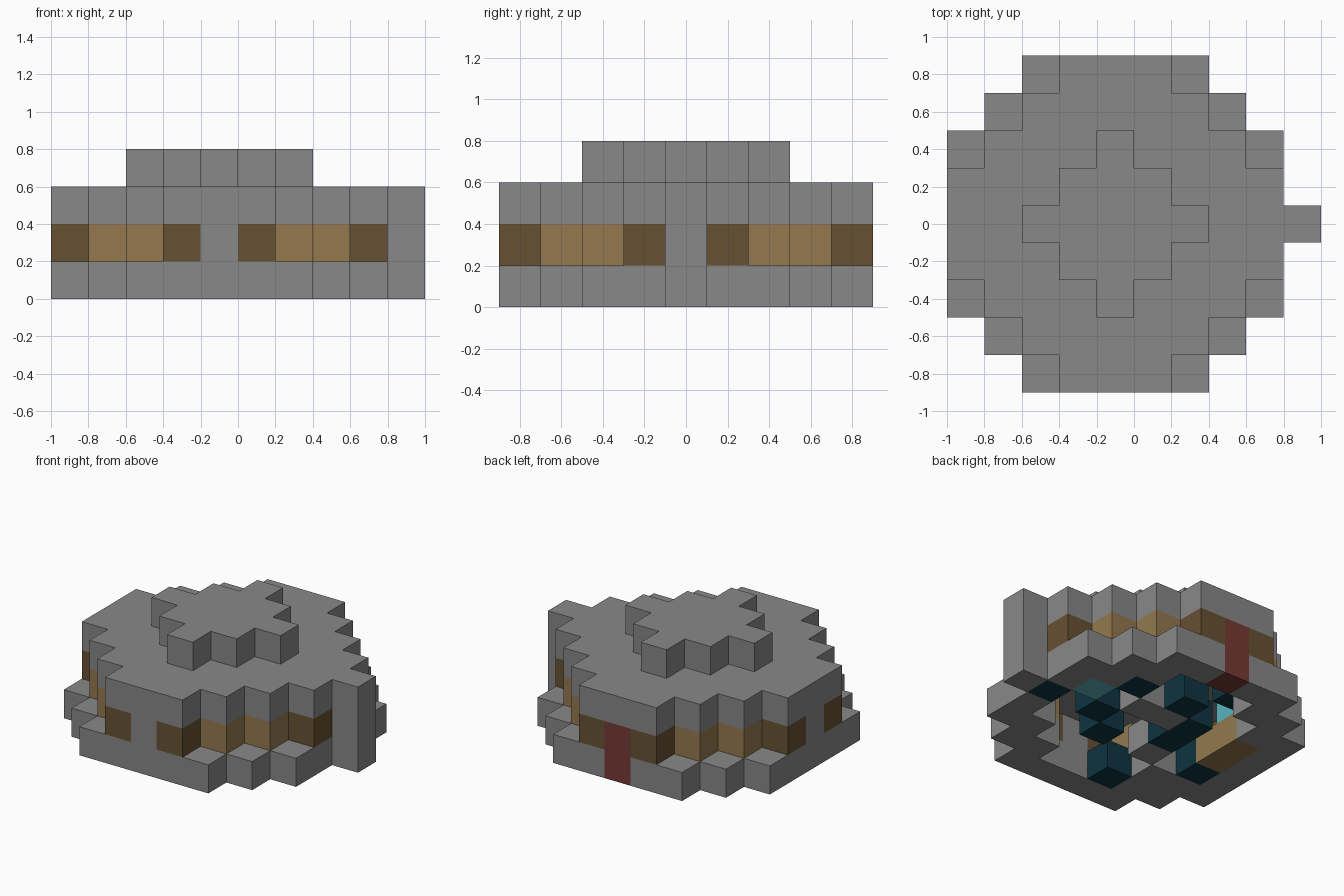
import bpy, bmesh
from mathutils import Vector

cube = bpy.data.objects.get("Cube")
if cube:
    bpy.data.objects.remove(cube, do_unlink=True)

CELL = 0.2
ORIGIN = Vector((-0.1, 0, 0.1))  # centre of the middle block on the ground


def material(name, srgb):
    lin = [((c / 255 + 0.055) / 1.055) ** 2.4 for c in srgb] + [1]
    m = bpy.data.materials.new(name)
    m.use_nodes = True
    m.diffuse_color = lin
    m.node_tree.nodes["Principled BSDF"].inputs["Base Color"].default_value = lin
    return m


grey = material("stone grey", (136, 136, 136))
tan = material("light wood", (148, 121, 79))
brown = material("dark wood", (102, 81, 50))
red = material("door red", (118, 58, 52))
teal = material("dark teal", (14, 52, 64))
cyan = material("bright cyan", (88, 180, 188))

parts = {}    # name -> (material, cells)
owner = {}    # cell -> name


def add_part(name, mat, cells):
    """Register blocks; a later part replaces blocks it shares with earlier ones."""
    parts[name] = mat
    for c in cells:
        owner[c] = name


def disc(limit, z, half=4):
    """Stepped round layer of blocks."""
    r = range(-half, half + 1)
    return [(x, y, z) for x in r for y in r if abs(x) + abs(y) <= limit]


def rim(limit, z):
    return [c for c in disc(limit, z)
            if abs(c[0]) + abs(c[1]) >= 5 or max(abs(c[0]), abs(c[1])) == 4]


# Shell: base ring, walls, roof and cap
add_part("base_ring", grey, rim(6, 0))
walls = rim(5, 1)
add_part("wall_pillars", grey, [c for c in walls if 0 in c[:2]])
add_part("wall_posts", brown, [c for c in walls if 1 in (abs(c[0]), abs(c[1]))])
add_part("wall_panels", tan, [c for c in walls if 2 in (abs(c[0]), abs(c[1]))])
add_part("roof", grey, disc(5, 2))
add_part("roof_cap", grey, disc(2, 3))

# Side tower and back door
add_part("side_tower", grey, [(5, 0, z) for z in range(3)])
add_part("back_door", red, [(0, 4, 0), (0, 4, 1)])

# Floor blocks and furnishings inside
add_part("floor_stones", grey, [(-2, -2, 0), (-1, -1, 0), (0, 1, 0), (1, 1, 0)])
add_part("floor_tiles", teal, [(4, 0, 0), (2, 0, 0), (2, 2, 0), (0, 2, 0), (1, -1, 0),
                               (-1, 0, 0), (-1, 1, 0), (-1, -3, 0), (-3, -1, 0), (-2, 2, 1)])
add_part("wood_bench", tan, [(-3, 0, 0), (-3, 1, 0)])
add_part("cyan_lamps", cyan, [(3, 1, 0), (-3, 1, 1)])

DIRECTIONS = [Vector(d) for d in ((1, 0, 0), (0, 1, 0), (0, 0, 1))]


def build(name, mat):
    """Make one object from its blocks, leaving out faces hidden by neighbours."""
    bm = bmesh.new()
    for cell in [c for c, n in owner.items() if n == name]:
        centre = Vector(cell)
        for axis in range(3):
            for sign in (1, -1):
                n = DIRECTIONS[axis] * sign
                if tuple(int(v) for v in centre + n) in owner:
                    continue
                u = DIRECTIONS[(axis + 1) % 3] / 2
                v = n.cross(u)
                mid = centre + n / 2
                corners = (mid + u + v, mid - u + v, mid - u - v, mid + u - v)
                bm.faces.new([bm.verts.new(ORIGIN + p * CELL) for p in corners])
    bmesh.ops.remove_doubles(bm, verts=bm.verts, dist=0.001)
    mesh = bpy.data.meshes.new(name)
    bm.to_mesh(mesh)
    bm.free()
    mesh.materials.append(mat)
    bpy.context.collection.objects.link(bpy.data.objects.new(name, mesh))


for part_name, part_mat in parts.items():
    build(part_name, part_mat)
